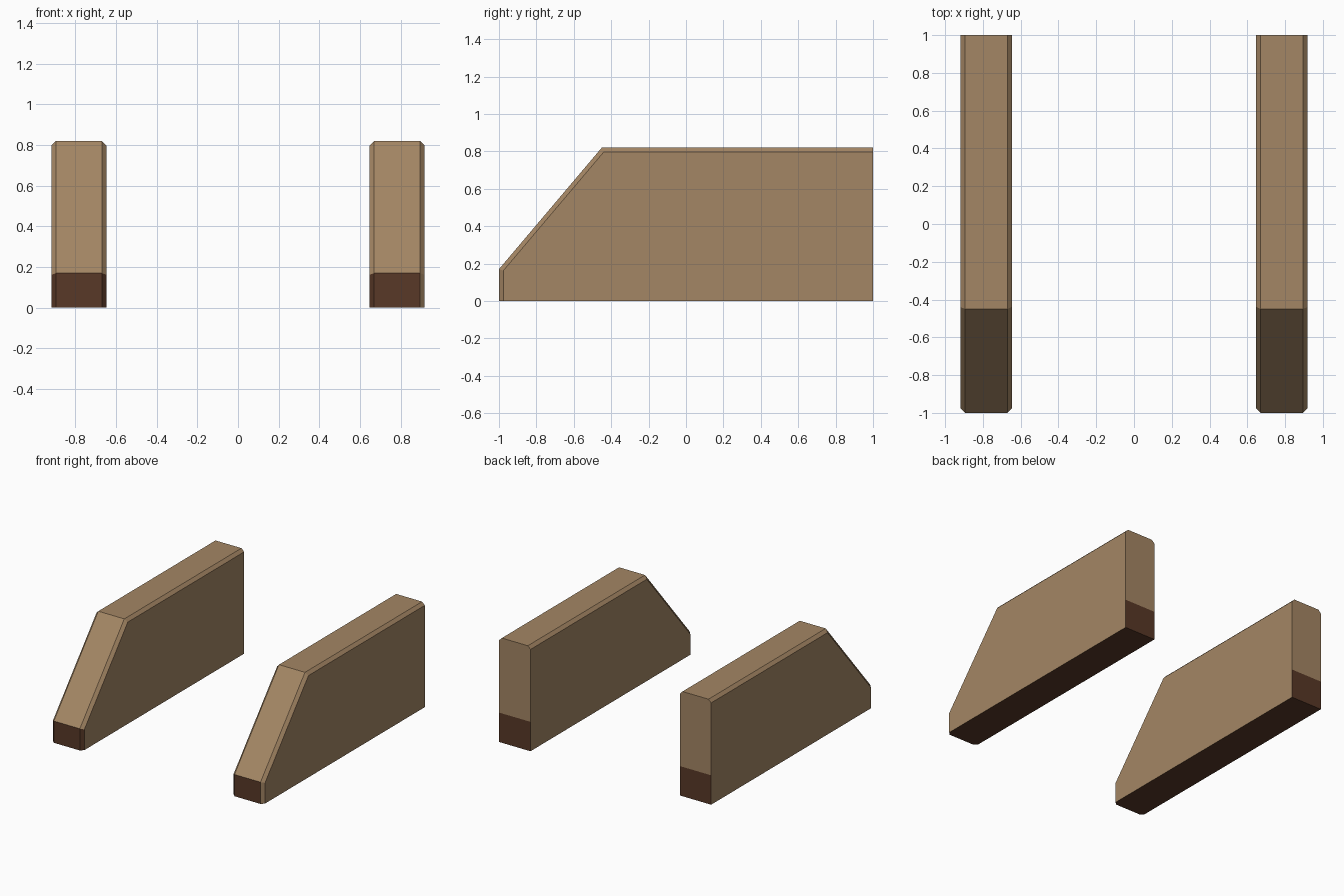
import bpy, bmesh

if "Cube" in bpy.data.objects:
    bpy.data.objects.remove(bpy.data.objects["Cube"])


def material(name, rgb):
    m = bpy.data.materials.new(name)
    m.diffuse_color = (*rgb, 1.0)
    m.use_nodes = True
    m.node_tree.nodes["Principled BSDF"].inputs["Base Color"].default_value = m.diffuse_color
    return m


wood = material("light wood", (0.372, 0.240, 0.128))
dark = material("dark wood", (0.098, 0.040, 0.020))

# Side outline in y, z: low nose, sloped front, flat top
PROFILE = [(-1, 0), (1, 0), (1, 0.82), (-0.45, 0.82), (-1, 0.17)]
BACK_BAND = 0.23


def side_wall(name, x0, x1):
    bm = bmesh.new()
    a = [bm.verts.new((x0, y, z)) for y, z in PROFILE]
    b = [bm.verts.new((x1, y, z)) for y, z in PROFILE]
    bm.faces.new(a)
    bm.faces.new(b[::-1])
    n = len(PROFILE)
    for i in range(n):
        j = (i + 1) % n
        bm.faces.new((a[i], b[i], b[j], a[j]))
    bmesh.ops.recalc_face_normals(bm, faces=bm.faces[:])

    # Chamfer along the top, slope and nose on both sides
    edges = [bm.edges.get((s[i], s[(i + 1) % n])) for s in (a, b) for i in (2, 3, 4)]
    bmesh.ops.bevel(bm, geom=edges, offset=0.023, offset_type='OFFSET',
                    segments=1, affect='EDGES', clamp_overlap=True)
    bm.normal_update()

    # Cut the back end for its dark lower band
    back = [f for f in bm.faces if f.normal.y > 0.9]
    geom = set(back)
    for f in back:
        geom.update(f.edges)
        geom.update(f.verts)
    bmesh.ops.bisect_plane(bm, geom=list(geom), plane_co=(0, 0, BACK_BAND),
                           plane_no=(0, 0, 1))
    bm.normal_update()

    # Dark underside, nose and low back band
    for f in bm.faces:
        c, d = f.calc_center_median(), f.normal
        nose = d.y < -0.5 and abs(d.z) < 0.2 and not (d.x > 0.3 and c.x > 0)
        low_back = d.y > 0.9 and c.z < BACK_BAND
        f.material_index = int(d.z < -0.9 or nose or low_back)

    me = bpy.data.meshes.new(name)
    bm.to_mesh(me)
    bm.free()
    me.materials.append(wood)
    me.materials.append(dark)
    ob = bpy.data.objects.new(name, me)
    bpy.context.collection.objects.link(ob)


side_wall("left_side_wall", -0.918, -0.647)
side_wall("right_side_wall", 0.647, 0.918)
